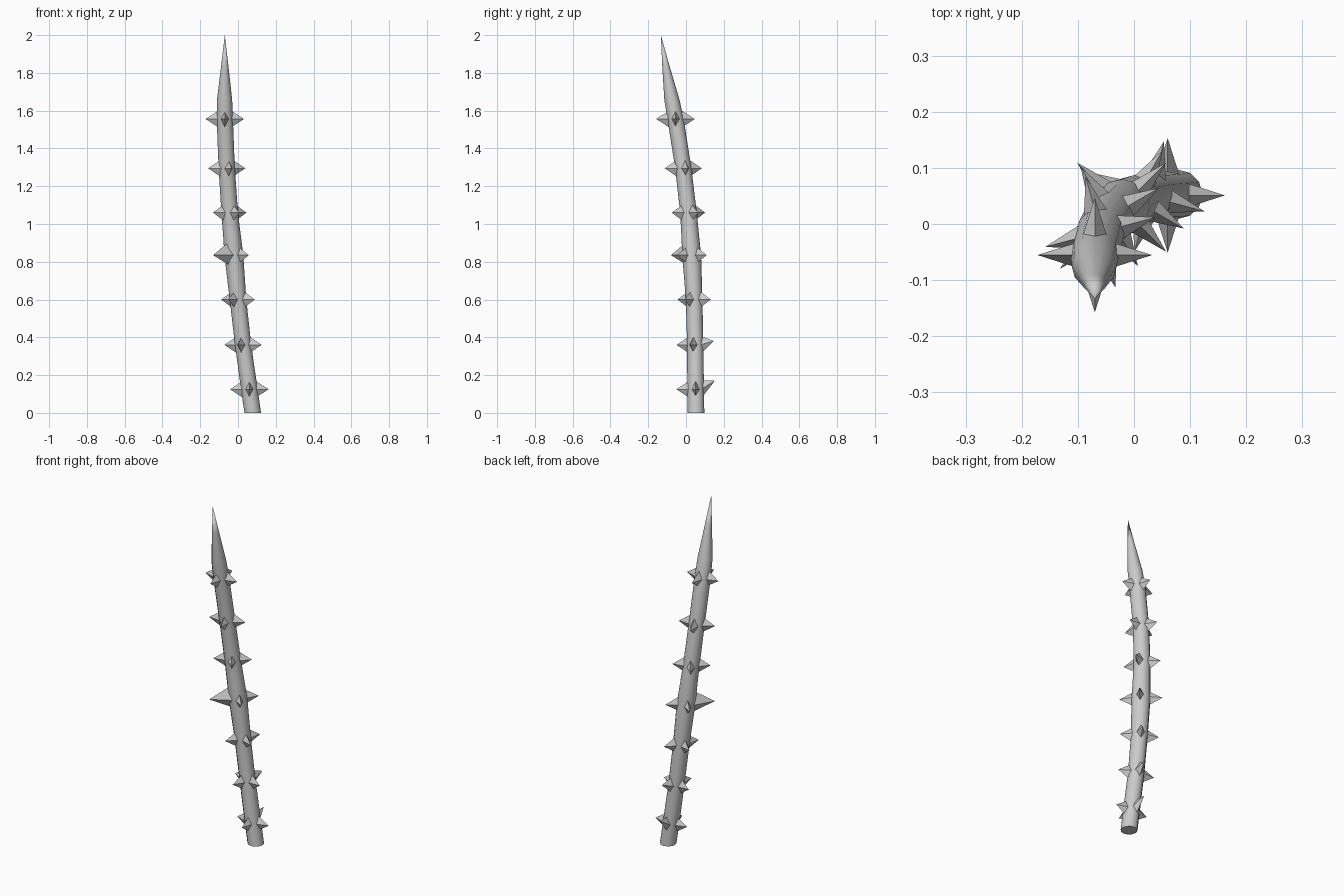
import bpy, bmesh
from math import sin, cos, pi, radians
from mathutils import Vector

if "Cube" in bpy.data.objects:
    bpy.data.objects.remove(bpy.data.objects["Cube"])

# Stem centre line with radius: x, y, z, r
PATH = [(.078, .053, 0, .044), (.060, .051, .125, .044), (.027, .049, .36, .043),
        (0, .043, .60, .044), (-.022, .030, .835, .050), (-.031, .023, .93, .047),
        (-.044, .013, 1.06, .044), (-.060, -.015, 1.30, .043), (-.070, -.056, 1.56, .043),
        (-.071, -.075, 1.66, .040), (-.070, -.107, 1.84, .019)]
TIP = (-.070, -.133, 2.0)
SIDES = 12


def centre(z):
    for a, b in zip(PATH, PATH[1:]):
        if a[2] <= z <= b[2]:
            t = (z - a[2]) / (b[2] - a[2])
            return Vector((a[0] + (b[0] - a[0]) * t, a[1] + (b[1] - a[1]) * t, z))


def finish(name, bm):
    bmesh.ops.recalc_face_normals(bm, faces=bm.faces)
    me = bpy.data.meshes.new(name)
    bm.to_mesh(me)
    bm.free()
    ob = bpy.data.objects.new(name, me)
    bpy.context.collection.objects.link(ob)
    return ob


# Tapering bent stem with a pointed end
bm = bmesh.new()
rings = []
for x, y, z, r in PATH:
    rings.append([bm.verts.new((x + r * cos(2 * pi * k / SIDES), y + r * sin(2 * pi * k / SIDES), z))
                  for k in range(SIDES)])
tip = bm.verts.new(TIP)
for k in range(SIDES):
    n = (k + 1) % SIDES
    for a, b in zip(rings, rings[1:]):
        bm.faces.new((a[k], a[n], b[n], b[k]))
    bm.faces.new((rings[-1][k], rings[-1][n], tip))
bm.faces.new(rings[0])
stem = finish("stem", bm)
bpy.context.view_layer.objects.active = stem
stem.select_set(True)
bpy.ops.object.shade_smooth_by_angle(angle=radians(40))
stem.select_set(False)


# Four-sided thorn with a diamond base sunk into the stem
def thorn(bm, c, ang, length=.102, lift=0, h_up=.047, h_down=.047, w=.023, inner=.03):
    out = Vector((cos(ang), sin(ang), 0))
    side = Vector((-sin(ang), cos(ang), 0))
    up = Vector((0, 0, 1))
    b = c + out * inner
    base = [bm.verts.new(p) for p in (b + side * w, b + up * h_up, b - side * w, b - up * h_down)]
    top = bm.verts.new(c + out * length + up * lift)
    for k in range(4):
        bm.faces.new((base[k], base[(k + 1) % 4], top))
    bm.faces.new(base[::-1])


# Seven rings of four thorns, each ring turned a little further
for i, z in enumerate((.125, .36, .60, .835, 1.06, 1.295, 1.556)):
    bm = bmesh.new()
    for k in range(4):
        ang = radians(90 * k - 15 * i)
        big = i == 3 and k == 3          # the one long thorn, front left
        lift = (.045, .02)[i] if i < 2 and k == 1 else 0
        if big:
            thorn(bm, centre(z), ang, length=.155, h_up=.075, h_down=.055, w=.035)
        else:
            thorn(bm, centre(z), ang, length=.112 if i == 3 else .102, lift=lift)
    finish(f"thorn_ring_{i + 1}", bm)
